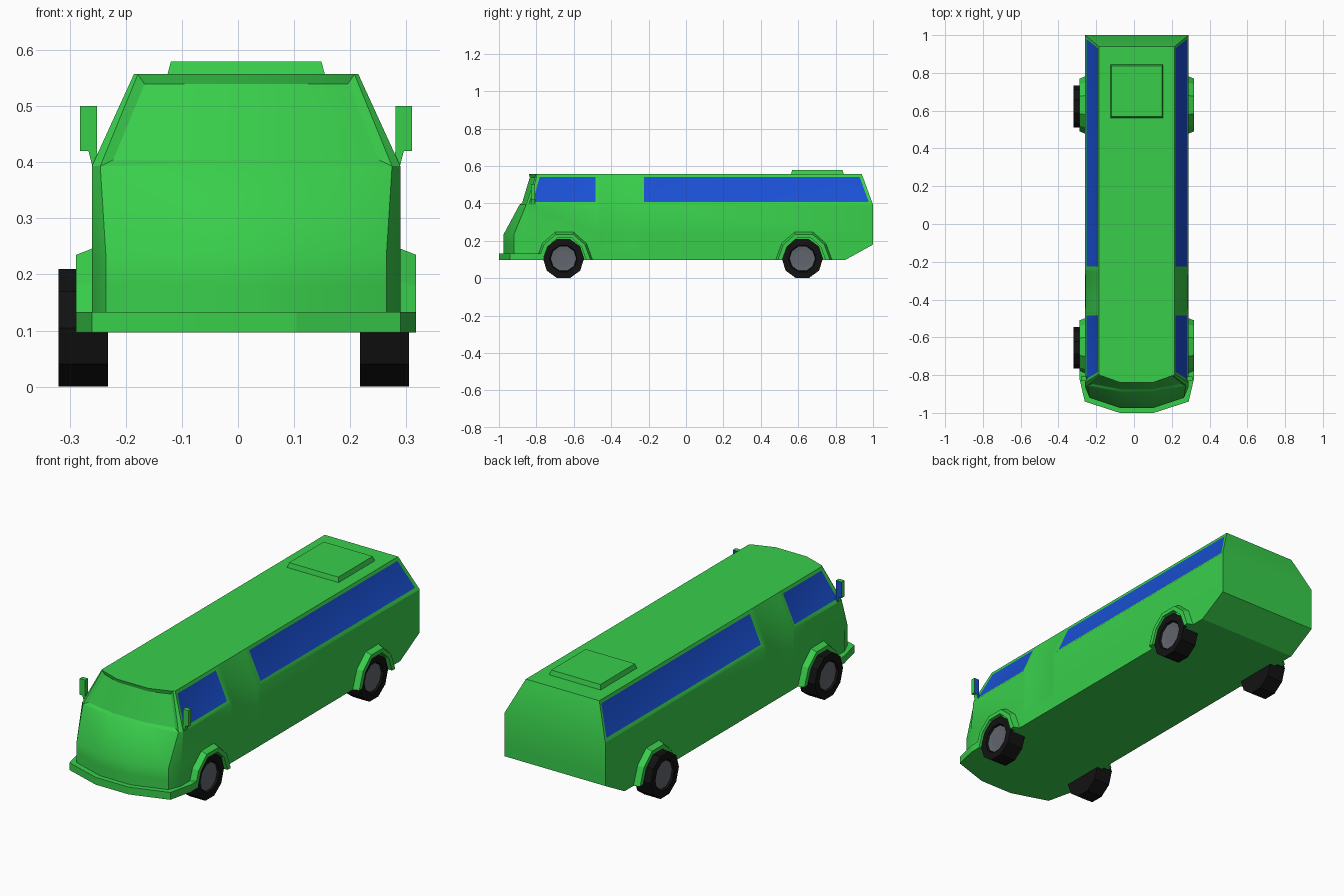
import bpy, bmesh, math

if "Cube" in bpy.data.objects:
    bpy.data.objects.remove(bpy.data.objects["Cube"])

CX = 0.0145          # body centre line
LOW = 0.097          # underside height


def material(name, rgb):
    m = bpy.data.materials.new(name)
    m.diffuse_color = (*rgb, 1)
    m.use_nodes = True
    m.node_tree.nodes["Principled BSDF"].inputs["Base Color"].default_value = m.diffuse_color
    return m


GREEN = material("green_paint", (0.04, 0.62, 0.07))
BLUE = material("blue_glass", (0.01, 0.08, 0.65))
BLACK = material("black_rubber", (0.006, 0.006, 0.006))
GREY = material("grey_metal", (0.12, 0.13, 0.15))


def loft(rings, first_cap=True, last_cap=True):
    """Bridge equal closed rings; returns the mesh and side faces [row][column]."""
    bm = bmesh.new()
    vs = [[bm.verts.new(p) for p in ring] for ring in rings]
    n = len(rings[0])
    rows = [[bm.faces.new((a[i], a[(i + 1) % n], b[(i + 1) % n], b[i])) for i in range(n)]
            for a, b in zip(vs, vs[1:])]
    if first_cap:
        bm.faces.new(vs[0][::-1])
    if last_cap:
        bm.faces.new(vs[-1])
    bmesh.ops.recalc_face_normals(bm, faces=bm.faces)
    return bm, rows


def finish(bm, name, *mats, smooth=None):
    me = bpy.data.meshes.new(name)
    bm.to_mesh(me)
    bm.free()
    ob = bpy.data.objects.new(name, me)
    bpy.context.collection.objects.link(ob)
    for m in mats:
        me.materials.append(m)
    if smooth:
        bpy.ops.object.select_all(action='DESELECT')
        ob.select_set(True)
        bpy.context.view_layer.objects.active = ob
        bpy.ops.object.shade_smooth_by_angle(angle=math.radians(smooth))
    return ob


def mirrored(half, z):
    """Close a plan half-outline (rear to front) around the centre line."""
    return [(CX + x, y, z) for x, y in half] + [(CX - x, y, z) for x, y in reversed(half)]


# Body shell: z, rear y, side (x, y), corner (x, y), nose (x, y)
SECTIONS = [
    (LOW, 0.85, (0.275, -0.86), (0.25, -0.92), (0.085, -0.975)),
    (0.16, 0.964, (0.275, -0.86), (0.25, -0.92), (0.085, -0.975)),
    (0.18, 1.0, (0.275, -0.86), (0.25, -0.92), (0.085, -0.975)),
    (0.235, 1.0, (0.275, -0.86), (0.25, -0.92), (0.085, -0.975)),
    (0.393, 1.0, (0.275, -0.84), (0.26, -0.855), (0.085, -0.89)),
    (0.557, 0.94, (0.2, -0.795), (0.193, -0.802), (0.085, -0.84)),
]
DIVIDERS = (-0.241, -0.254, -0.461, -0.469)
rings = []
for z, rear, side, corner, nose in SECTIONS:
    half = [(side[0], y) for y in (rear, *DIVIDERS)] + [side, corner, nose]
    rings.append(mirrored(half, z))
bm, rows = loft(rings)


def inset(faces, width, depth, mat=0):
    bmesh.ops.inset_region(bm, faces=faces, thickness=width, depth=depth,
                           use_even_offset=True, use_boundary=True)
    for f in faces:
        f.material_index = mat


# Windows and doors on both sides, then the windscreen
for rear_win, door, front_win in ((0, 2, 4), (14, 12, 10)):
    inset([rows[4][rear_win]], 0.016, -0.003, 1)
    inset([rows[4][front_win]], 0.016, -0.003, 1)
    inset([rows[r][door] for r in (1, 2, 3, 4)], 0.016, -0.003)
inset([rows[4][c] for c in (6, 7, 8)], 0.015, -0.01)
finish(bm, "body", GREEN, BLUE, smooth=25)

# Front bumper
plan = [(0.303, -0.76), (0.303, -0.82), (0.275, -0.94), (0.09, -1.0)]
finish(loft([mirrored(plan, z) for z in (LOW, 0.133)])[0], "front_bumper", GREEN)

# Roof hatch
hatch = [mirrored([(0.142 - d, 0.845 - d), (0.142 - d, 0.56 + d)], z)
         for z, d in ((0.55, 0), (0.58, 0.008))]
finish(loft(hatch)[0], "roof_hatch", GREEN)

# Wheels, hubs and arches
ARCH = [(-1, 0), (-0.78, 0.6), (-0.33, 1), (0.33, 1), (0.78, 0.6), (1, 0)]


def lathe(profile, y, z, first_cap, last_cap):
    return loft([[(x, y + r * math.cos(k * math.tau / 10), z + r * math.sin(k * math.tau / 10))
                  for k in range(10)] for x, r in profile], first_cap, last_cap)[0]


for end, wheel_y, arch_y in (("front", -0.655, -0.65), ("rear", 0.622, 0.63)):
    for label, s in (("right", 1), ("left", -1)):
        inner, outer = -0.0075 + s * 0.2245, -0.0075 + s * 0.3125
        dish = outer - s * 0.012
        tyre = [(inner, 0.11), (outer, 0.11), (outer, 0.074), (dish, 0.07)]
        finish(lathe(tyre, wheel_y, 0.105, True, True), f"{end}_{label}_tyre", BLACK)
        hub = [(dish - s * 0.01, 0.07), (dish + s * 0.004, 0.068), (dish + s * 0.001, 0.045)]
        finish(lathe(hub, wheel_y, 0.105, True, True), f"{end}_{label}_hub", GREY)

        loops = []
        for u, v in ARCH:
            loops.append([(CX + s * x, arch_y + u * l, LOW + v * h) for x, l, h in (
                (0.265, 0.155, 0.153), (0.303, 0.14, 0.138),
                (0.303, 0.116, 0.118), (0.265, 0.116, 0.118))])
        finish(loft(loops)[0], f"{end}_{label}_wheel_arch", GREEN)

# Side mirrors: green housing with blue glass facing back
OUTLINE = [(0.266, 0.5), (0.296, 0.5), (0.296, 0.42), (0.281, 0.42), (0.272, 0.385),
           (0.262, 0.393), (0.266, 0.42)]
for label, s in (("right", 1), ("left", -1)):
    bm, _ = loft([[(CX + s * x, y, z) for x, z in OUTLINE] for y in (-0.83, -0.808)])
    for f in bm.faces:
        if f.normal.y > 0.9:
            f.material_index = 1
    finish(bm, f"{label}_mirror", GREEN, BLUE)
